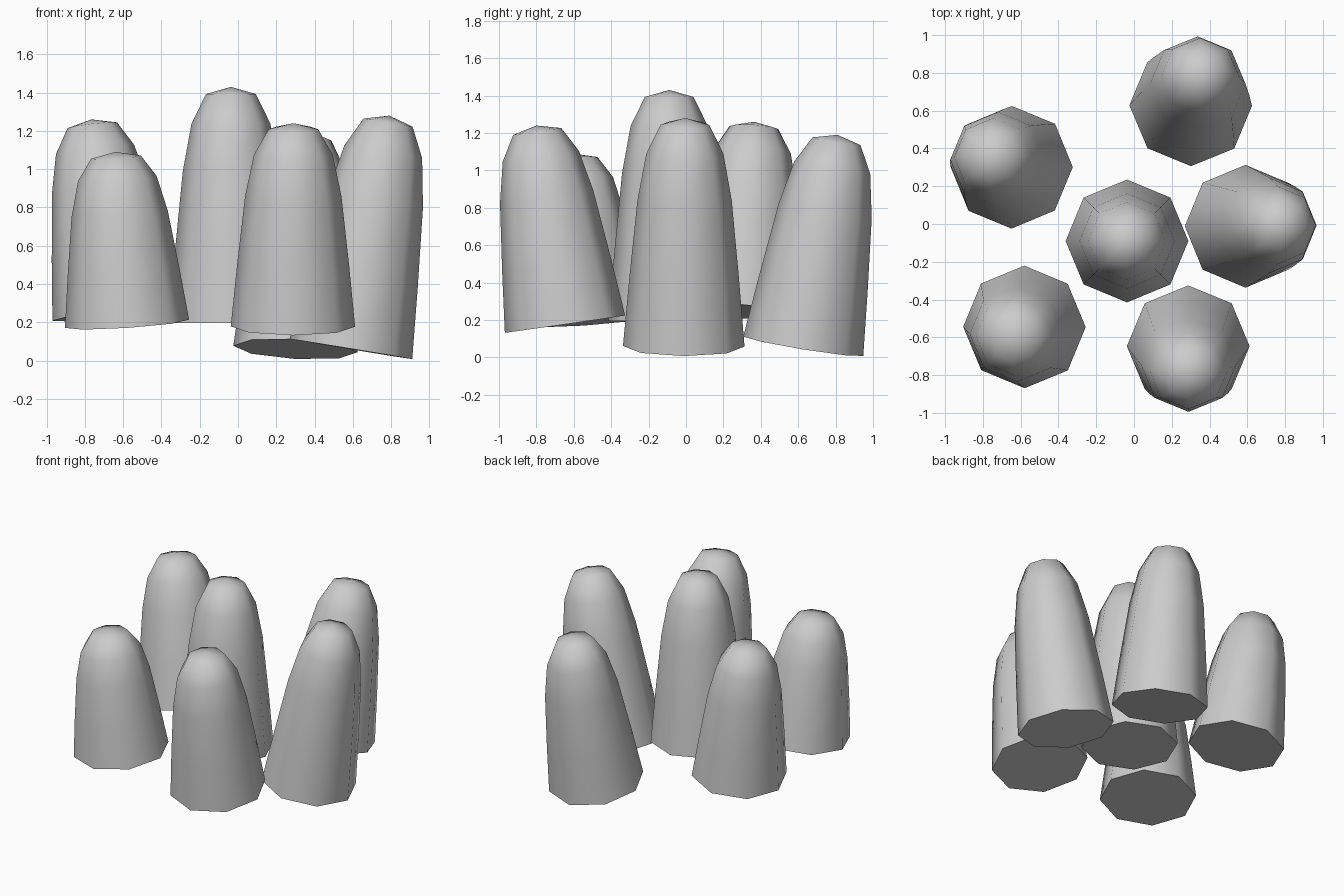
import bpy, bmesh, math
from mathutils import Vector, Matrix

if "Cube" in bpy.data.objects:
    bpy.data.objects.remove(bpy.data.objects["Cube"])

SIDES = 8
# (fraction of length, radius) up to the apex
PROFILE = [(0, 0.325), (0.3, 0.293), (0.64, 0.252), (0.845, 0.206), (0.97, 0.13)]


def tapered_lobe(name, base, tip):
    base, tip = Vector(base), Vector(tip)
    axis = tip - base
    length = axis.length
    bm = bmesh.new()
    rings = []
    for t, r in PROFILE:
        rings.append([bm.verts.new((r * math.cos(2 * math.pi * i / SIDES),
                                    r * math.sin(2 * math.pi * i / SIDES),
                                    t * length)) for i in range(SIDES)])
    apex = bm.verts.new((0, 0, length))
    for lo, hi in zip(rings, rings[1:]):
        for i in range(SIDES):
            j = (i + 1) % SIDES
            bm.faces.new((lo[i], lo[j], hi[j], hi[i]))
    for i in range(SIDES):
        bm.faces.new((rings[-1][i], rings[-1][(i + 1) % SIDES], apex))
    bm.faces.new(rings[0][::-1])  # flat underside
    # lean the lobe along its axis
    rot = Vector((0, 0, 1)).rotation_difference(axis).to_matrix().to_4x4()
    bm.transform(Matrix.Translation(base) @ rot)
    me = bpy.data.meshes.new(name)
    bm.to_mesh(me)
    bm.free()
    ob = bpy.data.objects.new(name, me)
    bpy.context.collection.objects.link(ob)
    bpy.ops.object.select_all(action='DESELECT')
    ob.select_set(True)
    bpy.context.view_layer.objects.active = ob
    bpy.ops.object.shade_smooth_by_angle(angle=math.radians(60))


# upright middle lobe and five lobes fanning outward
tapered_lobe("centre_lobe", (-0.037, -0.09, 0.195), (-0.037, -0.09, 1.43))
tapered_lobe("right_lobe", (0.59, -0.012, 0.06), (0.79, -0.005, 1.28))
tapered_lobe("front_lobe", (0.287, -0.647, 0.178), (0.29, -0.8, 1.24))
tapered_lobe("front_left_lobe", (-0.58, -0.545, 0.192), (-0.64, -0.605, 1.09))
tapered_lobe("back_left_lobe", (-0.647, 0.3, 0.245), (-0.765, 0.365, 1.26))
tapered_lobe("back_lobe", (0.3, 0.627, 0.06), (0.36, 0.81, 1.19))
